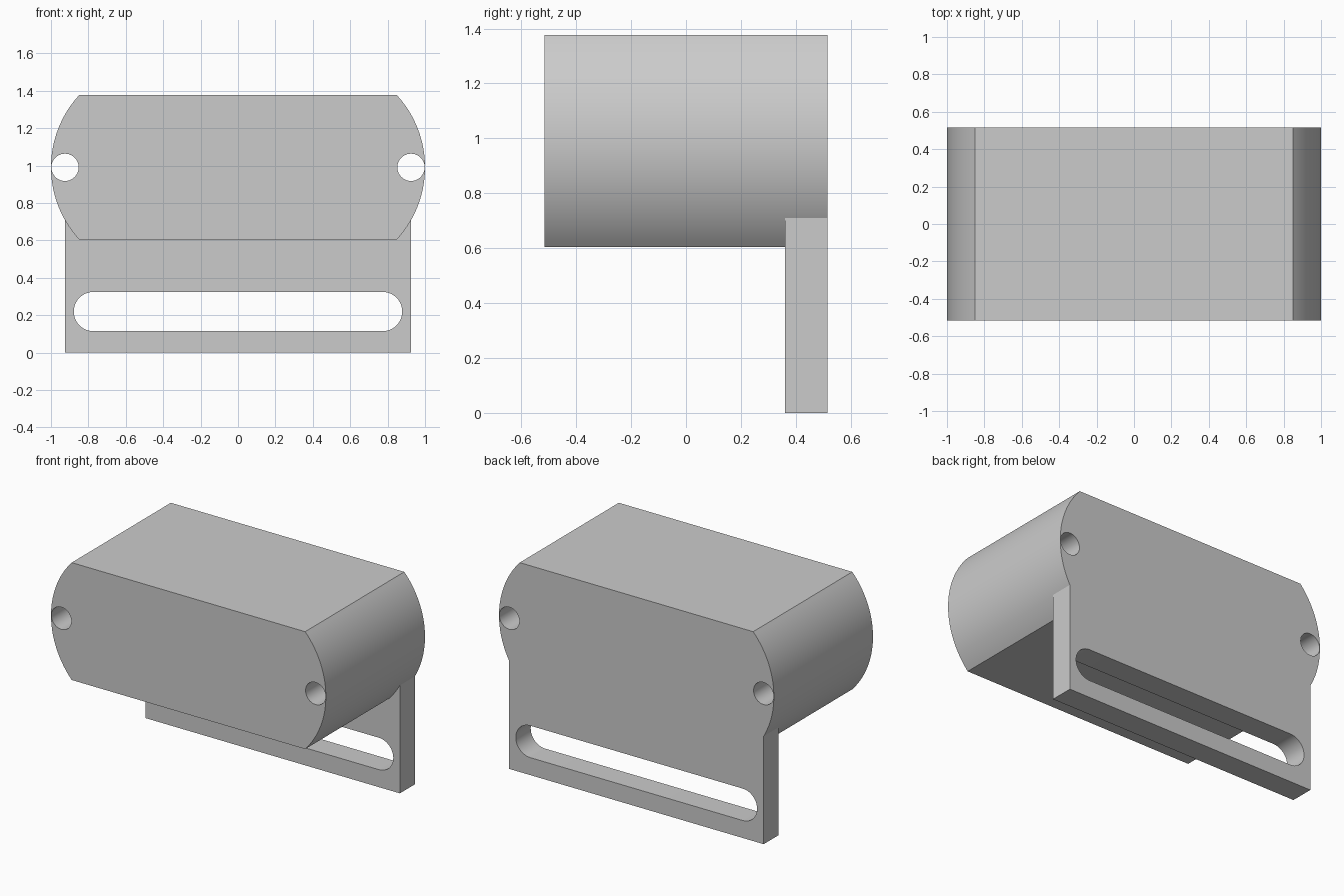
import bpy, bmesh, math

cube = bpy.data.objects.get("Cube")
if cube:
    bpy.data.objects.remove(cube, do_unlink=True)

FRONT, BACK, PLATE_FRONT = -0.515, 0.515, 0.36
MID_Z, HALF_H, HALF_TOP = 0.991, 0.386, 0.85
SIDE_R = 0.57
SIDE_X = 1.0 - SIDE_R

grey = bpy.data.materials.new("plain_grey")
grey.use_nodes = True
grey.diffuse_color = (0.6, 0.6, 0.6, 1)
grey.node_tree.nodes["Principled BSDF"].inputs["Base Color"].default_value = (0.6, 0.6, 0.6, 1)


def arc(cx, cz, r, start, end, steps):
    """Points on an arc in the xz plane."""
    angles = [start + (end - start) * i / steps for i in range(steps + 1)]
    return [(cx + r * math.cos(a), cz + r * math.sin(a)) for a in angles]


def prism(name, outline, y0, y1):
    """Extrude an xz outline from y0 to y1."""
    bm = bmesh.new()
    face = bm.faces.new([bm.verts.new((x, y0, z)) for x, z in outline])
    new = bmesh.ops.extrude_face_region(bm, geom=[face])["geom"]
    verts = [v for v in new if isinstance(v, bmesh.types.BMVert)]
    bmesh.ops.translate(bm, vec=(0, y1 - y0, 0), verts=verts)
    bmesh.ops.recalc_face_normals(bm, faces=bm.faces)
    mesh = bpy.data.meshes.new(name)
    bm.to_mesh(mesh)
    bm.free()
    mesh.materials.append(grey)
    obj = bpy.data.objects.new(name, mesh)
    bpy.context.collection.objects.link(obj)
    return obj


def combine(target, other, operation):
    """Apply a boolean and discard the helper."""
    other.hide_render = True
    mod = target.modifiers.new("combine", "BOOLEAN")
    mod.operation = operation
    mod.solver = "EXACT"
    mod.object = other
    bpy.context.view_layer.objects.active = target
    bpy.ops.object.modifier_apply(modifier=mod.name)
    bpy.data.objects.remove(other, do_unlink=True)


# Block with flat top and bottom and bowed ends
sweep = math.asin(HALF_H / SIDE_R)
right_end = arc(SIDE_X, MID_Z, SIDE_R, -sweep, sweep, 36)
left_end = [(-x, z) for x, z in reversed(right_end)]
body = prism("bracket_body", right_end + left_end, FRONT, BACK)

# Hanging back plate, merged flush with the back of the block
plate_top = MID_Z - 0.2
plate = prism("back_plate", [(-0.926, 0), (0.926, 0), (0.926, plate_top), (-0.926, plate_top)],
              PLATE_FRONT, BACK)
combine(body, plate, "UNION")

bm = bmesh.new()
bm.from_mesh(body.data)
bmesh.ops.dissolve_limit(bm, angle_limit=math.radians(0.5), verts=bm.verts, edges=bm.edges)
bm.to_mesh(body.data)
bm.free()

# Long slot through the plate
slot = (arc(0.773, 0.22, 0.105, -math.pi / 2, math.pi / 2, 20)
        + arc(-0.773, 0.22, 0.105, math.pi / 2, math.pi * 1.5, 20))
combine(body, prism("slot_cutter", slot, 0.2, 0.7), "DIFFERENCE")

# Bolt holes running through both ends of the block
for side in (-1, 1):
    hole = arc(side * 0.925, MID_Z, 0.073, 0, math.tau, 40)[:-1]
    combine(body, prism("hole_cutter", hole, -0.7, 0.7), "DIFFERENCE")

# Smooth curved walls, crisp edges
bpy.ops.object.select_all(action="DESELECT")
body.select_set(True)
bpy.context.view_layer.objects.active = body
bpy.ops.object.shade_smooth_by_angle(angle=math.radians(25))
